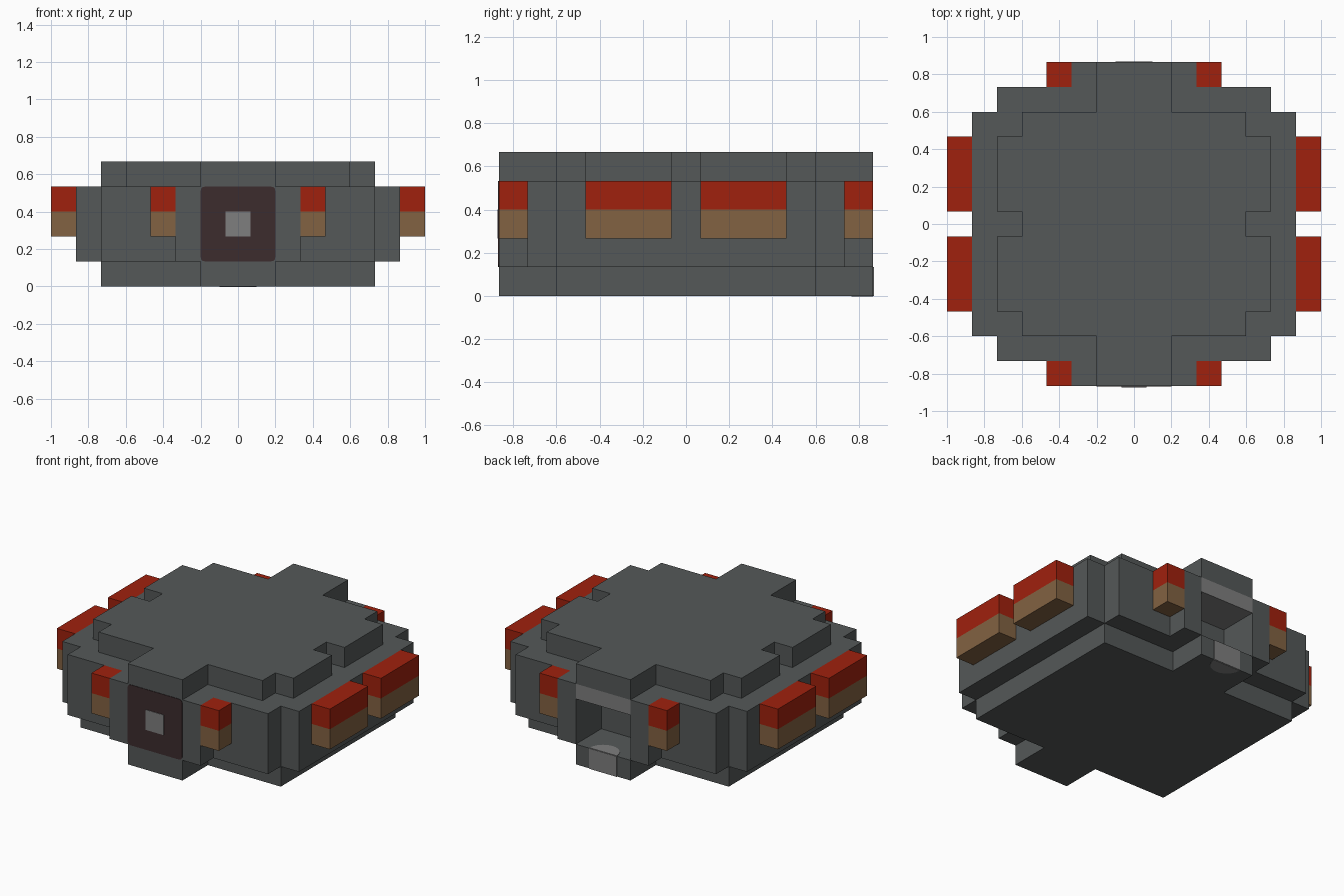
import bpy, bmesh, math

cube = bpy.data.objects.get("Cube")
if cube:
    bpy.data.objects.remove(cube, do_unlink=True)

U = 1 / 15      # the model sits on a grid of this size
THIN = 0.05     # plate thickness in grid units


def material(name, r, g, b):
    m = bpy.data.materials.new(name)
    m.use_nodes = True
    m.diffuse_color = (r, g, b, 1)
    m.node_tree.nodes["Principled BSDF"].inputs["Base Color"].default_value = (r, g, b, 1)
    return m


GREY = material("slate grey", 0.089, 0.098, 0.098)
RED = material("brick red", 0.35, 0.015, 0.004)
BROWN = material("wood brown", 0.223, 0.122, 0.054)
DARK = material("dark maroon", 0.045, 0.025, 0.027)
LIGHT = material("light grey", 0.21, 0.21, 0.21)


def finish(name, bm, mat):
    bmesh.ops.recalc_face_normals(bm, faces=bm.faces)
    bmesh.ops.scale(bm, vec=(U, U, U), verts=bm.verts)
    mesh = bpy.data.meshes.new(name)
    bm.to_mesh(mesh)
    bm.free()
    mesh.materials.append(mat)
    ob = bpy.data.objects.new(name, mesh)
    bpy.context.collection.objects.link(ob)
    return ob


def prism(name, outline, z0, z1, mat):
    """Extrude a flat outline from z0 to z1."""
    bm = bmesh.new()
    face = bm.faces.new([bm.verts.new((x, y, z0)) for x, y in outline])
    ext = bmesh.ops.extrude_face_region(bm, geom=[face])
    verts = [v for v in ext["geom"] if isinstance(v, bmesh.types.BMVert)]
    bmesh.ops.translate(bm, verts=verts, vec=(0, 0, z1 - z0))
    return finish(name, bm, mat)


def box(name, x, y, z, mat, round_corners=0):
    """Box from three ranges; optionally round the edges running along y."""
    bm = bmesh.new()
    bmesh.ops.create_cube(bm, size=1)
    for v in bm.verts:
        v.co = [r[0] if c < 0 else r[1] for c, r in zip(v.co, (x, y, z))]
    if round_corners:
        edges = [e for e in bm.edges if abs(e.verts[0].co.y - e.verts[1].co.y) > THIN / 2]
        bmesh.ops.bevel(bm, geom=edges, offset=round_corners, segments=3,
                        profile=0.5, affect='EDGES')
    return finish(name, bm, mat)


def mirror_x(half):
    return half + [(-x, y) for x, y in reversed(half)]


def mirror_y(quarter):
    """Quarter outline, front to side, completed to the half with x > 0."""
    return quarter + [(x, -y) for x, y in reversed(quarter)]


# Stepped slabs
bottom = [(3, -13), (3, -9), (11, -9)]
top = [(3, -13), (3, -9), (9, -9), (9, -7), (11, -7), (11, -1), (9, -1)]
middle = [(5, -13), (5, -11), (11, -11), (11, -9), (13, -9)]
prism("bottom_slab", mirror_x(mirror_y(bottom)), 0, 2, GREY)
prism("top_slab", mirror_x(mirror_y(top)), 8, 10, GREY)
# The middle body has a recess in its back
prism("middle_body", mirror_x(mirror_y(middle) + [(3, 13), (3, 9)]), 2, 8, GREY)
box("recess_lintel", (-3, 3), (9, 13), (6.5, 8), LIGHT)

# Two-tone blocks around the sides and ends
for s, side in ((1, "left"), (-1, "right")):
    for t, end in ((1, "back"), (-1, "front")):
        spots = {"side": ((13, 15), (1, 7)), "end": ((5, 7), (11, 13))}
        for kind, (xr, yr) in spots.items():
            x = sorted(s * a for a in xr)
            y = sorted(t * a for a in yr)
            tag = f"{end}_{side}_{kind}"
            box(tag + "_block_lower", x, y, (4, 6), BROWN)
            box(tag + "_block_upper", x, y, (6, 8), RED)

# Front panel with its square centre
box("front_panel", (-3, 3), (-13 - THIN, -13), (2, 8), DARK, round_corners=0.35)
box("panel_centre", (-1, 1), (-13 - 2 * THIN, -13 - THIN), (4, 6), LIGHT)

# Light patch wrapping over the back sill
box("sill_patch_back", (-1.5, 1.5), (13, 13 + THIN), (0, 2), LIGHT)
arc = [(1.5 * math.cos(a), 13 - 1.5 * math.sin(a))
       for a in (math.pi * i / 10 for i in range(11))]
prism("sill_patch_top", arc, 2, 2 + THIN, LIGHT)
prism("sill_patch_bottom", arc, -THIN, 0, LIGHT)
